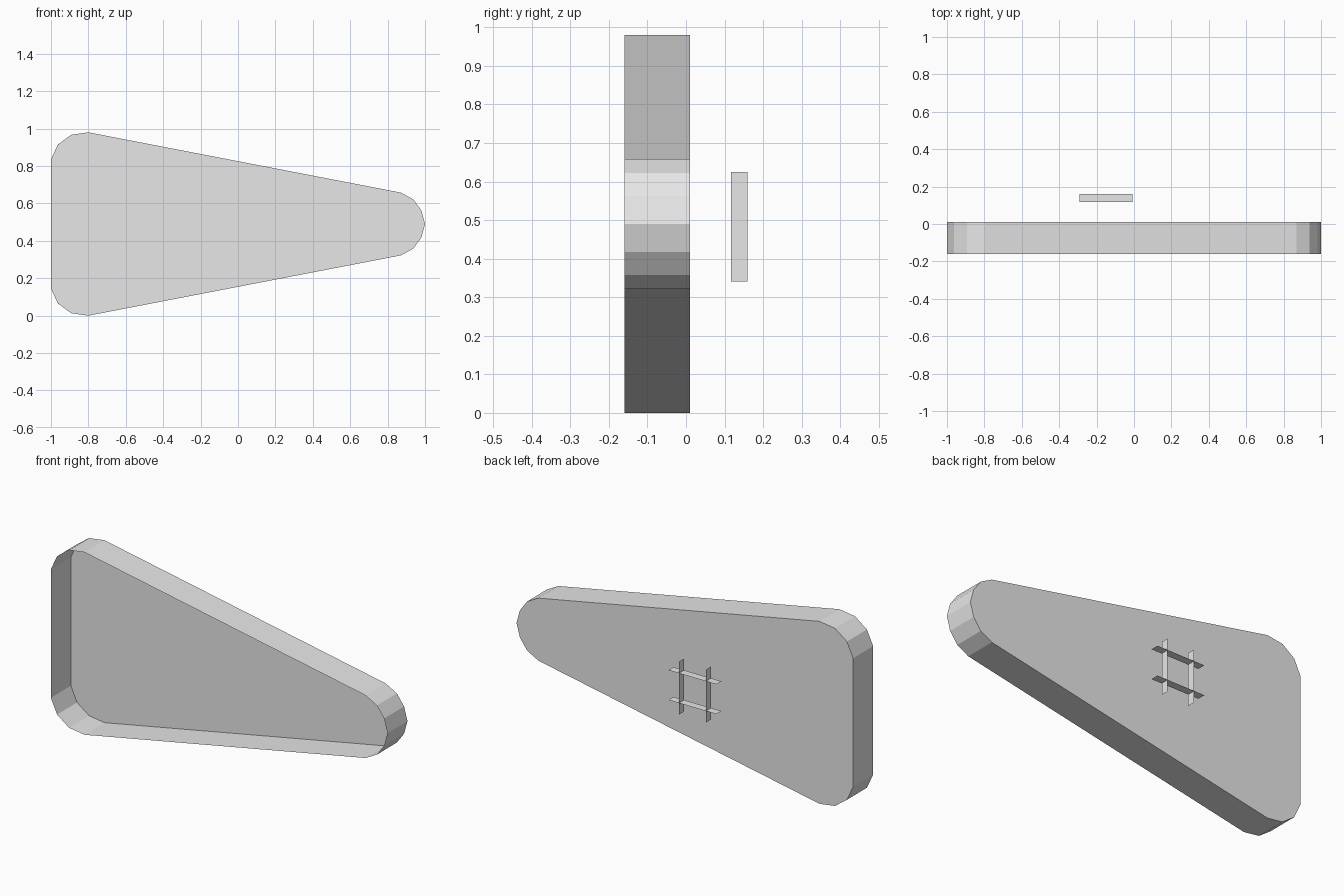
import bpy, bmesh

if "Cube" in bpy.data.objects:
    bpy.data.objects.remove(bpy.data.objects["Cube"])

grey = bpy.data.materials.new("light_grey")
grey.diffuse_color = (0.8, 0.8, 0.8, 1)
grey.use_nodes = True
grey.node_tree.nodes["Principled BSDF"].inputs["Base Color"].default_value = grey.diffuse_color


def finish(bm, name):
    mesh = bpy.data.meshes.new(name)
    bm.to_mesh(mesh)
    bm.free()
    mesh.materials.append(grey)
    obj = bpy.data.objects.new(name, mesh)
    bpy.context.collection.objects.link(obj)
    return obj


# Tapered tray: thin shell, closed at the back and open at the front
MID = 0.49
upper = [(0.98, 0.563), (0.937, 0.622), (0.87, 0.658), (-0.8, 0.98),
         (-0.892, 0.967), (-0.963, 0.915), (-1.0, 0.835)]
outline = [(1.0, MID)] + upper + [(x, 2 * MID - z) for x, z in reversed(upper)]

bm = bmesh.new()
front = [bm.verts.new((x, -0.16, z)) for x, z in outline]
back = [bm.verts.new((x, 0.01, z)) for x, z in outline]
n = len(outline)
for i in range(n):
    j = (i + 1) % n
    bm.faces.new((front[i], front[j], back[j], back[i]))
bm.faces.new(list(reversed(back)))
bm.normal_update()
# Make the back panel face +y and the walls face outwards
if bm.faces[:][-1].normal.y < 0:
    bmesh.ops.reverse_faces(bm, faces=bm.faces[:])
finish(bm, "tapered_tray")


# Crossed strips floating behind the panel, edge-on to it
CX, CZ, GAP, HALF = -0.15, 0.483, 0.08, 0.142
Y0, Y1 = 0.117, 0.16


def strip(name, a, b):
    bm = bmesh.new()
    pts = [(a[0], Y0, a[1]), (b[0], Y0, b[1]), (b[0], Y1, b[1]), (a[0], Y1, a[1])]
    bm.faces.new([bm.verts.new(p) for p in pts])
    finish(bm, name)


for side, s in (("low", -1), ("high", 1)):
    z = CZ + s * GAP
    strip("cross_strip_" + side, (CX - HALF, z), (CX + HALF, z))
for side, s in (("left", -1), ("right", 1)):
    x = CX + s * GAP
    strip("upright_strip_" + side, (x, CZ - HALF), (x, CZ + HALF))
